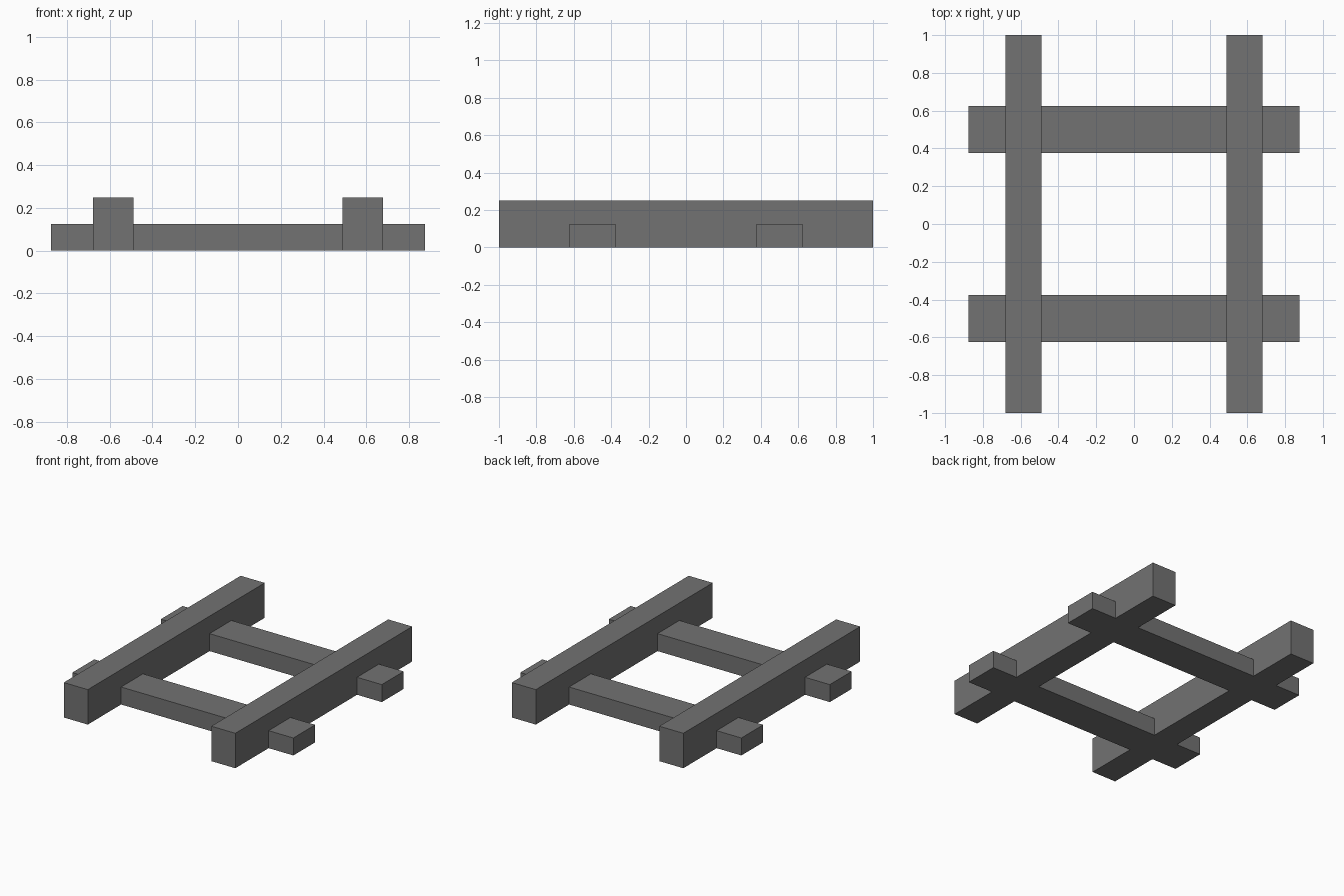
import bpy

if "Cube" in bpy.data.objects:
    bpy.data.objects.remove(bpy.data.objects["Cube"])

grey = bpy.data.materials.new("dark grey")
grey.diffuse_color = (0.17, 0.17, 0.17, 1)
grey.use_nodes = True
grey.node_tree.nodes["Principled BSDF"].inputs["Base Color"].default_value = grey.diffuse_color


def box(name, center, size):
    """Axis-aligned box resting wherever its centre puts it."""
    bpy.ops.mesh.primitive_cube_add(size=1, location=center)
    ob = bpy.context.object
    ob.name = name
    ob.scale = size
    bpy.ops.object.transform_apply(location=False, rotation=False, scale=True)
    ob.data.materials.append(grey)
    return ob


# Two tall rails running front to back
for side, sx in (("left", -1), ("right", 1)):
    box(side + "_rail", (sx * 0.584, 0, 0.125), (0.19, 2.0, 0.25))

# Two low crossbars passing through the rails, flush at the bottom
for end, sy in (("front", -1), ("back", 1)):
    box(end + "_crossbar", (0, sy * 0.5, 0.0625), (1.75, 0.247, 0.125))
